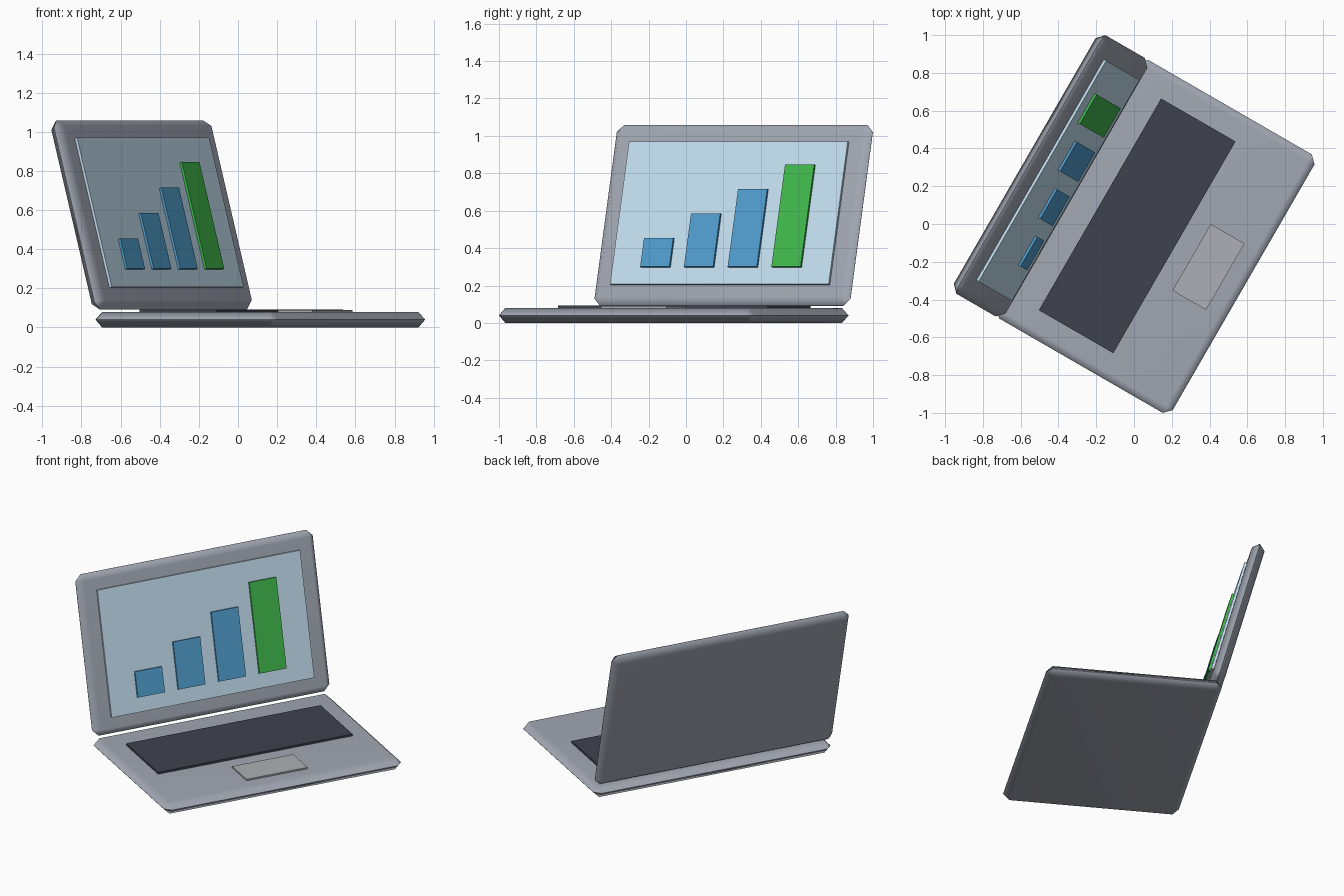
import bpy
from math import radians
from mathutils import Matrix, Vector

if "Cube" in bpy.data.objects:
    bpy.data.objects.remove(bpy.data.objects["Cube"])

# Whole laptop is turned about z; the lid frame leans back 15 degrees
DESK = Matrix.Rotation(radians(60), 4, 'Z')
LID = DESK @ Matrix.Translation((0, 0.51, 0.575)) @ Matrix.Rotation(radians(-15), 4, 'X')


def material(name, rgb):
    m = bpy.data.materials.new(name)
    m.diffuse_color = (*rgb, 1)
    m.use_nodes = True
    m.node_tree.nodes["Principled BSDF"].inputs["Base Color"].default_value = m.diffuse_color
    return m


BODY = material("body_grey", (0.36, 0.39, 0.45))
DARK = material("key_dark", (0.05, 0.055, 0.075))
PAD = material("pad_grey", (0.42, 0.43, 0.46))
GLASS = material("screen_pale_blue", (0.55, 0.74, 0.88))
BLUE = material("bar_blue", (0.08, 0.34, 0.62))
GREEN = material("bar_green", (0.05, 0.48, 0.07))


def box(name, frame, lo, hi, mat, bevel=0):
    """Box between two corners given in the frame's own axes."""
    lo, hi = Vector(lo), Vector(hi)
    bpy.ops.mesh.primitive_cube_add(size=1)
    ob = bpy.context.object
    ob.name = name
    ob.data.transform(Matrix.Diagonal((*(hi - lo), 1)))
    ob.matrix_world = frame @ Matrix.Translation((lo + hi) / 2)
    ob.data.materials.append(mat)
    if bevel:
        mod = ob.modifiers.new("chamfer", 'BEVEL')
        mod.width = bevel
        mod.segments = 1
        bpy.ops.object.modifier_apply(modifier=mod.name)
        bpy.ops.object.shade_smooth_by_angle(angle=radians(60))
        ob.modifiers.new("flat_normals", 'WEIGHTED_NORMAL').keep_sharp = True
    return ob


# Lower body with keyboard and touchpad
box("base", DESK, (-0.79, -0.67, 0), (0.79, 0.407, 0.08), BODY, 0.039)
box("keyboard", DESK, (-0.647, -0.247, 0.07), (0.647, 0.208, 0.093), DARK)
box("touchpad", DESK, (-0.203, -0.558, 0.07), (0.203, -0.352, 0.09), PAD)

# Lid and display panel
box("lid", LID, (-0.79, -0.04, -0.5), (0.79, 0.04, 0.5), BODY, 0.039)
box("screen", LID, (-0.675, -0.054, -0.395), (0.675, -0.03, 0.395), GLASS)

# Rising bar chart on the display
for i in range(4):
    x = -0.405 + 0.27 * i
    top = -0.142 + 0.135 * i
    box(f"chart_bar_{i + 1}", LID, (x - 0.09, -0.067, -0.302), (x + 0.09, -0.045, top),
        GREEN if i == 3 else BLUE)
